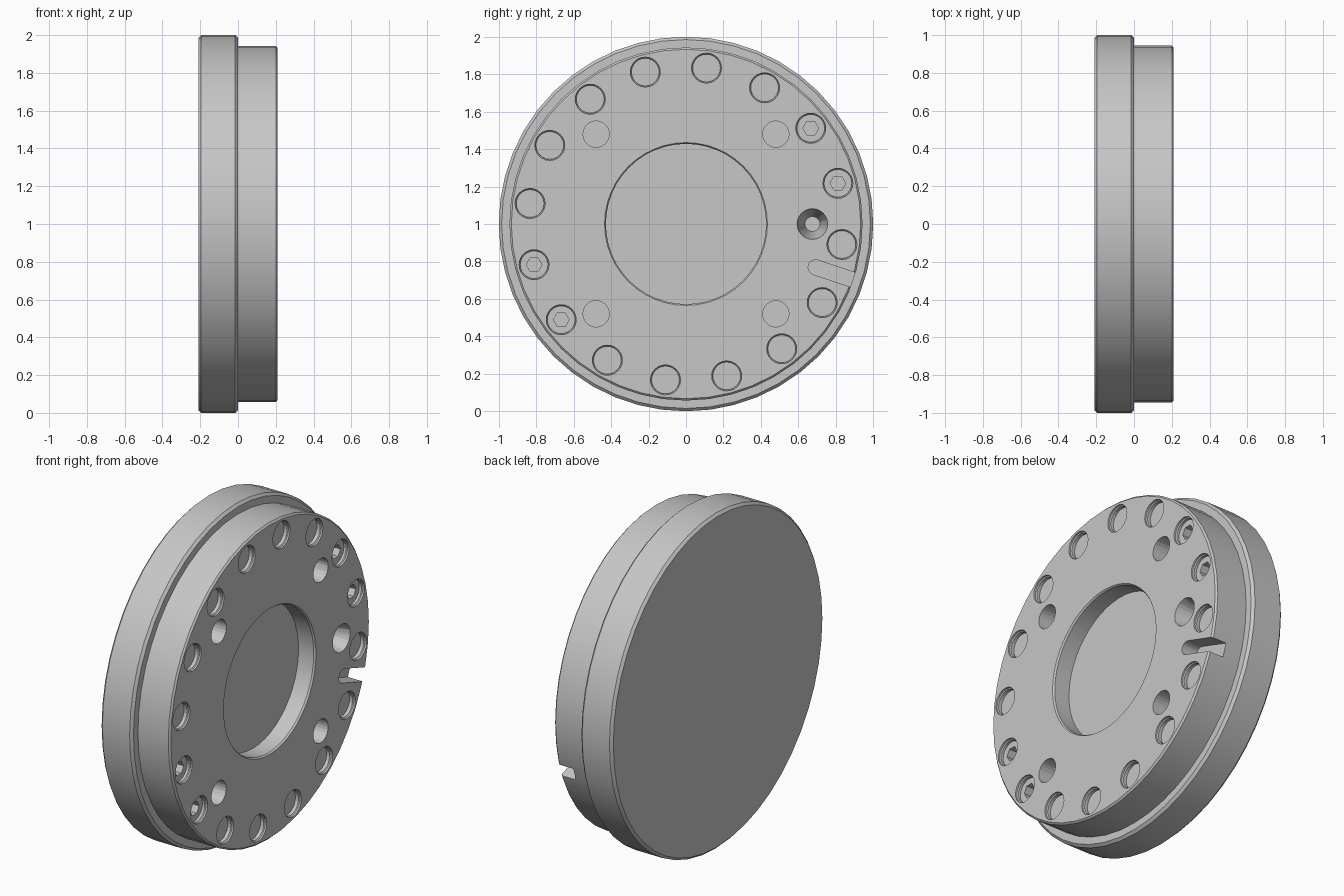
import bpy, bmesh
from math import sin, cos, pi, radians
from mathutils import Matrix, Vector

cube = bpy.data.objects.get("Cube")
if cube:
    bpy.data.objects.remove(cube)


def material(name, value):
    m = bpy.data.materials.new(name)
    m.use_nodes = True
    colour = (value, value, value, 1)
    m.diffuse_color = colour
    m.node_tree.nodes["Principled BSDF"].inputs["Base Color"].default_value = colour
    return m


grey = material("machined grey", 0.57)


def loft(bm, profile, sides, y=0, z=0):
    """Turn (x, radius, hexagonal) stations about the x axis into a closed solid."""
    rings = []
    for x, r, is_hex in profile:
        ring = []
        for i in range(sides):
            a = 2 * pi * i / sides
            k = cos(pi / 6) / cos(a % (pi / 3) - pi / 6) if is_hex else 1
            ring.append(bm.verts.new((x, y + r * k * cos(a), z + r * k * sin(a))))
        rings.append(ring)
    for a, b in zip(rings, rings[1:]):
        for i in range(sides):
            j = (i + 1) % sides
            bm.faces.new((a[i], a[j], b[j], b[i]))
    bm.faces.new(rings[0])
    bm.faces.new(rings[-1])


def finish(name, bm):
    bmesh.ops.recalc_face_normals(bm, faces=bm.faces)
    mesh = bpy.data.meshes.new(name)
    bm.to_mesh(mesh)
    bm.free()
    mesh.materials.append(grey)
    obj = bpy.data.objects.new(name, mesh)
    bpy.context.collection.objects.link(obj)
    return obj


def smooth(obj):
    bpy.ops.object.select_all(action='DESELECT')
    obj.select_set(True)
    bpy.context.view_layer.objects.active = obj
    bpy.ops.object.shade_smooth_by_angle(angle=radians(30))


FACE = 0.21      # x of the machined face
OUT = 0.25       # cutters start clear of the face

# Stepped disc with chamfered rims and the central recess
bm = bmesh.new()
stations = [(-FACE, 0.985), (-0.195, 1), (-0.015, 1), (0, 0.985), (0, 0.943),
            (0.2, 0.943), (FACE, 0.933), (FACE, 0.435), (0.2, 0.428), (0.1, 0.428)]
loft(bm, [(x, r, False) for x, r in stations], 48, z=1)
body = finish("flange_body", bm)

# Cutters: ring of shallow bores, four pin holes, a tapered hole and a slot
cut = bmesh.new()
bolts = []
for k in range(16):
    a = radians(82.5 - 22.5 * k)
    y, z = 0.84 * cos(a), 1 + 0.84 * sin(a)
    has_bolt = k in (2, 3, 10, 11)
    if has_bolt:
        bolts.append((y, z))
    floor = 0.1 if has_bolt else 0.175
    loft(cut, [(OUT, 0.08, False), (0.2, 0.08, False),
               (0.195, 0.074, False), (floor, 0.074, False)], 24, y, z)
for y in (-0.48, 0.48):
    for z in (0.52, 1.48):
        loft(cut, [(OUT, 0.07, False), (0, 0.07, False)], 24, y, z)
loft(cut, [(OUT, 0.082, False), (FACE, 0.082, False), (0.02, 0.04, False)], 24, 0.675, 1)

# Radial slot with a rounded inner end
turn = Matrix.Translation((0, 0, 1)) @ Matrix.Rotation(radians(-18.5), 4, 'X')
outline = [(1.1, -0.04), (1.1, 0.04)]
for i in range(13):
    a = pi / 2 + pi * i / 12
    outline.append((0.73 + 0.04 * cos(a), 0.04 * sin(a)))
low, high = [[cut.verts.new(turn @ Vector((x, u, v))) for u, v in outline]
             for x in (0.11, OUT)]
cut.faces.new(low)
cut.faces.new(high)
for i in range(len(outline)):
    j = (i + 1) % len(outline)
    cut.faces.new((low[i], low[j], high[j], high[i]))

cutter = finish("hole_cutters", cut)
mod = body.modifiers.new("holes", 'BOOLEAN')
mod.operation = 'DIFFERENCE'
mod.solver = 'EXACT'
mod.object = cutter
smooth(body)
bpy.ops.object.modifier_apply(modifier="holes")
smooth(body)
bpy.data.objects.remove(cutter)

# Socket-head bolts seated in their bores
for n, (y, z) in enumerate(bolts):
    bm = bmesh.new()
    loft(bm, [(0.09, 0.074, False), (0.18, 0.074, False),
              (0.18, 0.042, True), (0.13, 0.042, True)], 24, y, z)
    smooth(finish("socket_bolt_%d" % (n + 1), bm))
